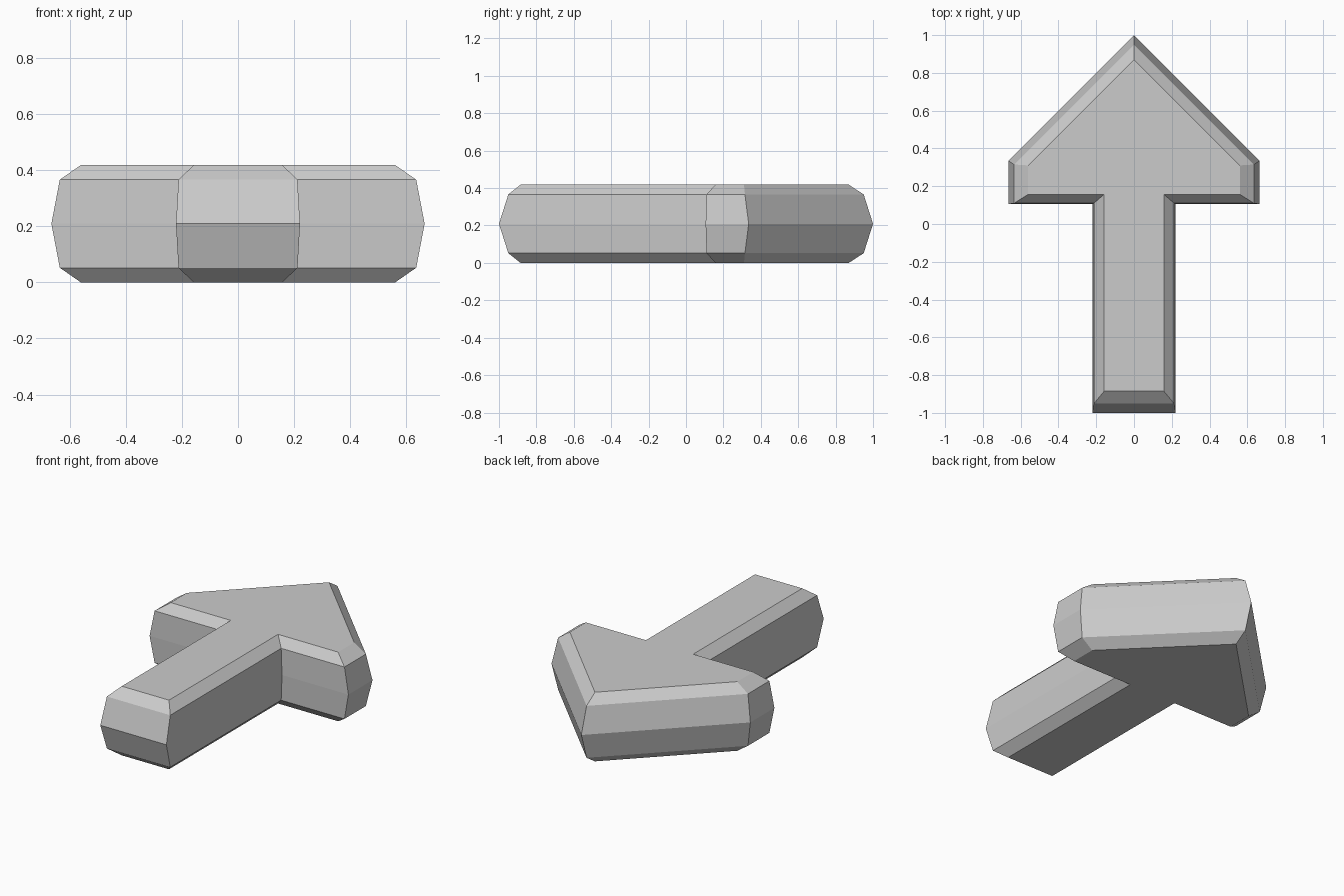
import bpy, bmesh

if "Cube" in bpy.data.objects:
    bpy.data.objects.remove(bpy.data.objects["Cube"])

# Right half of the arrow outline: tip, barb, barb heel, shaft root, shaft end
flat = [(0, 0.87), (0.56, 0.31), (0.56, 0.157), (0.158, 0.157), (0.158, -0.885)]
bevel = [(0, 0.95), (0.635, 0.315), (0.635, 0.11), (0.212, 0.11), (0.212, -0.95)]
middle = [(0, 1.0), (0.665, 0.335), (0.665, 0.105), (0.221, 0.105), (0.221, -1.0)]
levels = [(0, flat), (0.052, bevel), (0.209, middle), (0.366, bevel), (0.418, flat)]

bm = bmesh.new()


def ring(z, half):
    # Mirror the half outline, sharing the tip
    outline = half + [(-x, y) for x, y in reversed(half[1:])]
    return [bm.verts.new((x, y, z)) for x, y in outline]


rings = [ring(z, half) for z, half in levels]

# Faceted side bands
for low, high in zip(rings, rings[1:]):
    n = len(low)
    for i in range(n):
        j = (i + 1) % n
        bm.faces.new((low[i], low[j], high[j], high[i]))

# Flat bottom and top
bm.faces.new(rings[0])
bm.faces.new(rings[-1])
bmesh.ops.recalc_face_normals(bm, faces=bm.faces[:])

mesh = bpy.data.meshes.new("arrow")
bm.to_mesh(mesh)
bm.free()
arrow = bpy.data.objects.new("arrow", mesh)
bpy.context.collection.objects.link(arrow)
